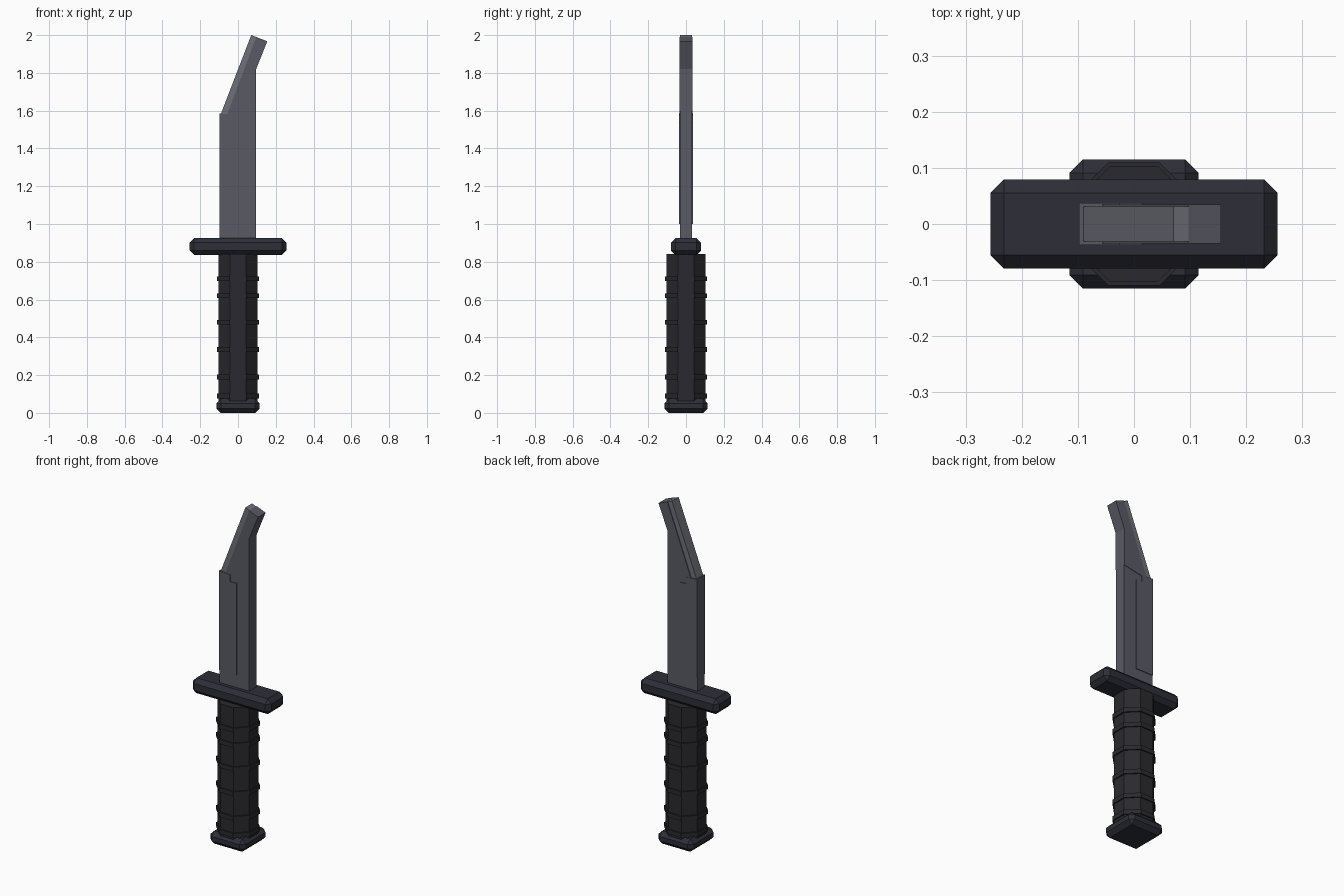
import bpy
import bmesh
import math

cube = bpy.data.objects.get("Cube")
if cube:
    bpy.data.objects.remove(cube)


def material(name, rgb):
    m = bpy.data.materials.new(name)
    m.use_nodes = True
    m.diffuse_color = (*rgb, 1)
    m.node_tree.nodes["Principled BSDF"].inputs["Base Color"].default_value = (*rgb, 1)
    return m


steel = material("dark steel", (0.10, 0.10, 0.13))
edge_steel = material("bright edge steel", (0.155, 0.165, 0.19))
guard_black = material("guard black", (0.027, 0.028, 0.038))
grip_black = material("grip black", (0.023, 0.023, 0.028))


def add_object(name, bm, mat):
    bmesh.ops.recalc_face_normals(bm, faces=bm.faces)
    mesh = bpy.data.meshes.new(name)
    bm.to_mesh(mesh)
    bm.free()
    mesh.materials.append(mat)
    ob = bpy.data.objects.new(name, mesh)
    bpy.context.scene.collection.objects.link(ob)
    return ob


def chamfered_box(name, half_x, half_y, z0, z1, chamfer, mat):
    bm = bmesh.new()
    bmesh.ops.create_cube(bm, size=2)
    for v in bm.verts:
        v.co = (v.co.x * half_x, v.co.y * half_y, z1 if v.co.z > 0 else z0)
    bmesh.ops.bevel(bm, geom=bm.edges[:], offset=chamfer, segments=1, affect='EDGES')
    return add_object(name, bm, mat)


def octagon_prism(name, apothem, z0, z1, mat):
    radius = apothem / math.cos(math.pi / 8)
    bm = bmesh.new()
    ring = [bm.verts.new((radius * math.cos((i + 0.5) * math.pi / 4),
                          radius * math.sin((i + 0.5) * math.pi / 4), z0)) for i in range(8)]
    base = bm.faces.new(ring)
    top = bmesh.ops.extrude_face_region(bm, geom=[base])["geom"]
    bmesh.ops.translate(bm, vec=(0, 0, z1 - z0),
                        verts=[g for g in top if isinstance(g, bmesh.types.BMVert)])
    return add_object(name, bm, mat)


def plate(name, outline, half_y, mat):
    """Extrude an x-z outline evenly to both sides of y = 0."""
    bm = bmesh.new()
    base = bm.faces.new([bm.verts.new((x, -half_y, z)) for x, z in outline])
    back = bmesh.ops.extrude_face_region(bm, geom=[base])["geom"]
    bmesh.ops.translate(bm, vec=(0, 2 * half_y, 0),
                        verts=[g for g in back if isinstance(g, bmesh.types.BMVert)])
    return add_object(name, bm, mat)


# Grip with raised rings
octagon_prism("grip", 0.103, 0.04, 0.84, grip_black)
for i, z in enumerate((0.09, 0.19, 0.335, 0.48, 0.62, 0.71)):
    octagon_prism(f"grip_ring_{i + 1}", 0.11, z - 0.013, z + 0.013, grip_black)

# Pommel and crossguard
chamfered_box("pommel", 0.115, 0.115, 0, 0.075, 0.024, guard_black)
chamfered_box("crossguard", 0.256, 0.079, 0.835, 0.925, 0.024, guard_black)

# Blade: lower body, raised cheek, angled tip, bright slanted edge
plate("blade_body", [(-0.098, 0.9), (0.096, 0.9), (0.096, 1.60), (-0.05, 1.58), (-0.098, 1.585)],
      0.033, steel)
plate("blade_cheek", [(-0.098, 1.0), (0.015, 1.0), (0.015, 1.54), (-0.025, 1.54),
                      (-0.025, 1.58), (-0.098, 1.585)], 0.037, steel)
plate("blade_tip", [(-0.061, 1.57), (0.096, 1.60), (0.096, 1.82), (0.155, 1.967), (0.097, 1.99)],
      0.035, steel)
plate("slanted_edge", [(-0.09, 1.585), (-0.05, 1.57), (0.105, 1.986), (0.07, 2.0)],
      0.031, edge_steel)
